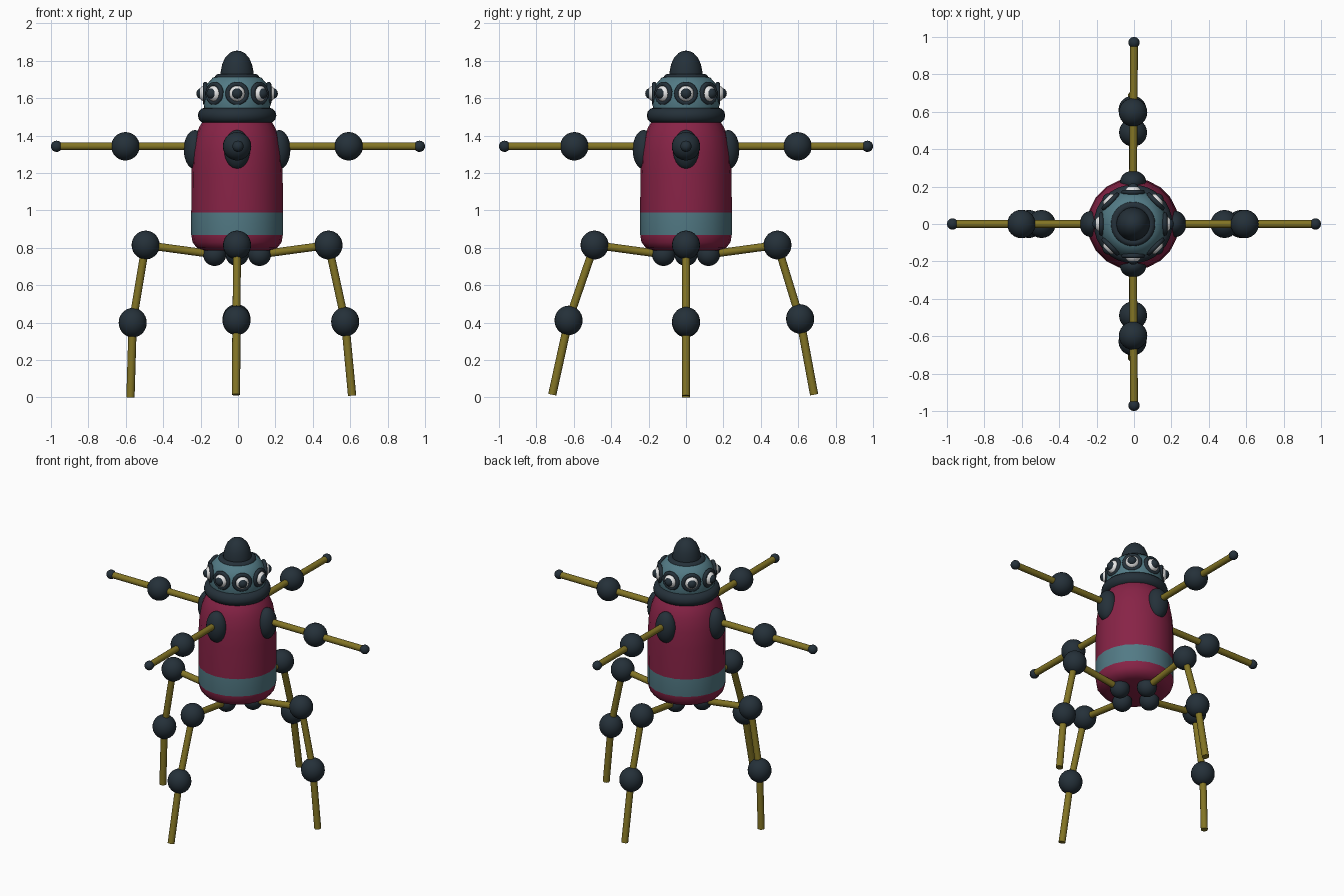
import bpy, math
from mathutils import Vector, Matrix

if "Cube" in bpy.data.objects:
    bpy.data.objects.remove(bpy.data.objects["Cube"])

CX = -0.005  # trunk axis


def mat(name, rgb):
    m = bpy.data.materials.new(name)
    m.diffuse_color = (*rgb, 1)
    m.use_nodes = True
    m.node_tree.nodes["Principled BSDF"].inputs["Base Color"].default_value = m.diffuse_color
    return m


DARK = mat("dark_slate", (0.018, 0.030, 0.041))
TEAL = mat("teal", (0.085, 0.195, 0.235))
RED = mat("crimson", (0.245, 0.017, 0.062))
OLIVE = mat("olive", (0.225, 0.175, 0.018))
WHITE = mat("white", (0.80, 0.80, 0.80))


def finish(name, *mats, angle=40):
    o = bpy.context.object
    o.name = name
    for m in mats:
        o.data.materials.append(m)
    bpy.ops.object.shade_smooth_by_angle(angle=math.radians(angle))
    return o


def ball(name, loc, r, m, scale=(1, 1, 1), rot=0):
    bpy.ops.mesh.primitive_uv_sphere_add(segments=24, ring_count=14, radius=r,
                                         location=loc, rotation=(0, 0, rot))
    bpy.context.object.scale = scale
    return finish(name, m)


def rod(name, a, b, r=0.021):
    a, b = Vector(a), Vector(b)
    d = b - a
    bpy.ops.mesh.primitive_cylinder_add(vertices=16, radius=r, depth=d.length, location=(a + b) / 2)
    bpy.context.object.rotation_euler = d.to_track_quat('Z', 'Y').to_euler()
    return finish(name, OLIVE)


def ring(name, loc, major, minor, rot=(0, 0, 0)):
    bpy.ops.mesh.primitive_torus_add(major_radius=major, minor_radius=minor, major_segments=32,
                                     minor_segments=12, location=loc, rotation=rot)
    return finish(name, DARK)


def lathe(name, profile, sides, *mats):
    """Revolve (radius, height) points about the trunk axis, capped at both ends."""
    verts, faces = [], []
    for r, z in profile:
        for k in range(sides):
            a = 2 * math.pi * k / sides
            verts.append((CX + r * math.cos(a), r * math.sin(a), z))
    for i in range(len(profile) - 1):
        for k in range(sides):
            n = (k + 1) % sides
            faces.append((i * sides + k, i * sides + n, (i + 1) * sides + n, (i + 1) * sides + k))
    faces.append(tuple(reversed(range(sides))))
    faces.append(tuple(range(len(verts) - sides, len(verts))))
    me = bpy.data.meshes.new(name)
    me.from_pydata(verts, [], faces)
    o = bpy.data.objects.new(name, me)
    bpy.context.collection.objects.link(o)
    bpy.ops.object.select_all(action='DESELECT')
    bpy.context.view_layer.objects.active = o
    o.select_set(True)
    return finish(name, *mats)


# Trunk with a teal band near the bottom
trunk = lathe("trunk", [(0.17, 0.785), (0.215, 0.80), (0.238, 0.83), (0.245, 0.87), (0.245, 0.99),
                        (0.244, 1.20), (0.238, 1.31), (0.222, 1.40), (0.20, 1.45), (0.18, 1.48)],
              20, RED, TEAL)
for p in trunk.data.polygons:
    if 0.87 < p.center.z < 0.99:
        p.material_index = 1

# Head, collar and cap
ring("collar", (CX, 0, 1.508), 0.168, 0.042)
lathe("head", [(0.165, 1.50), (0.178, 1.56), (0.18, 1.62), (0.165, 1.67), (0.13, 1.71), (0.10, 1.72)],
      32, TEAL)
ring("cap_ring", (CX, 0, 1.708), 0.098, 0.022)
lathe("cap", [(0.09, 1.70), (0.088, 1.74), (0.08, 1.78), (0.064, 1.817), (0.04, 1.842),
              (0.018, 1.852), (0.004, 1.854)], 32, DARK)

# Ring of eight eyes
for k in range(8):
    a = k * math.pi / 4
    d = Vector((math.cos(a), math.sin(a), 0))
    c = Vector((CX, 0, 1.625))
    ring("eye_rim", c + d * 0.17, 0.050, 0.013, (0, math.pi / 2, a))
    ball("eyeball", c + d * 0.163, 0.045, WHITE, rot=a)
    ball("pupil", c + d * 0.188, 0.030, DARK, rot=a)

# Four straight arms
for k in range(4):
    a = k * math.pi / 2
    d = Vector((math.cos(a), math.sin(a), 0))
    c = Vector((CX, 0, 1.343))
    ball("shoulder", Vector((CX, 0, 1.325)) + d * 0.225, 1, DARK, (0.06, 0.07, 0.105), a)
    tip = Vector((0, 0, 1.343)) + d * 0.97
    rod("arm", c + d * 0.2, tip)
    ball("elbow", c + d * 0.597, 0.076, DARK)
    ball("hand", tip, 0.030, DARK)

# Four legs: direction, ankle and foot given as (reach, height)
legs = [((1, 0), (0.573, 0.405), (0.61, 0.01)),
        ((-1, 0), (0.563, 0.40), (0.575, 0.0)),
        ((0, 1), (0.61, 0.42), (0.685, 0.015)),
        ((0, -1), (0.628, 0.412), (0.715, 0.015))]
for (dx, dy), ankle, foot in legs:
    shift = CX if dx == 0 else 0

    def at(reach, z, s=0.0):
        return Vector((dx * reach + shift - s, dy * reach, z))

    hip = Vector((CX + dx * 0.12, dy * 0.12, 0.765))
    knee = Vector((CX + dx * 0.489, dy * 0.489, 0.815))
    ank, toe = at(*ankle, s=abs(dy) * 0.003), at(*foot, s=abs(dy) * 0.006)
    ball("hip", hip, 0.062, DARK)
    rod("thigh", hip, knee)
    ball("knee", knee, 0.075, DARK, (1, 1, 1.03))
    rod("shin", knee, ank)
    ball("ankle", ank, 0.075, DARK, (1, 1, 1.05))
    rod("foot_rod", ank, toe, 0.022)
